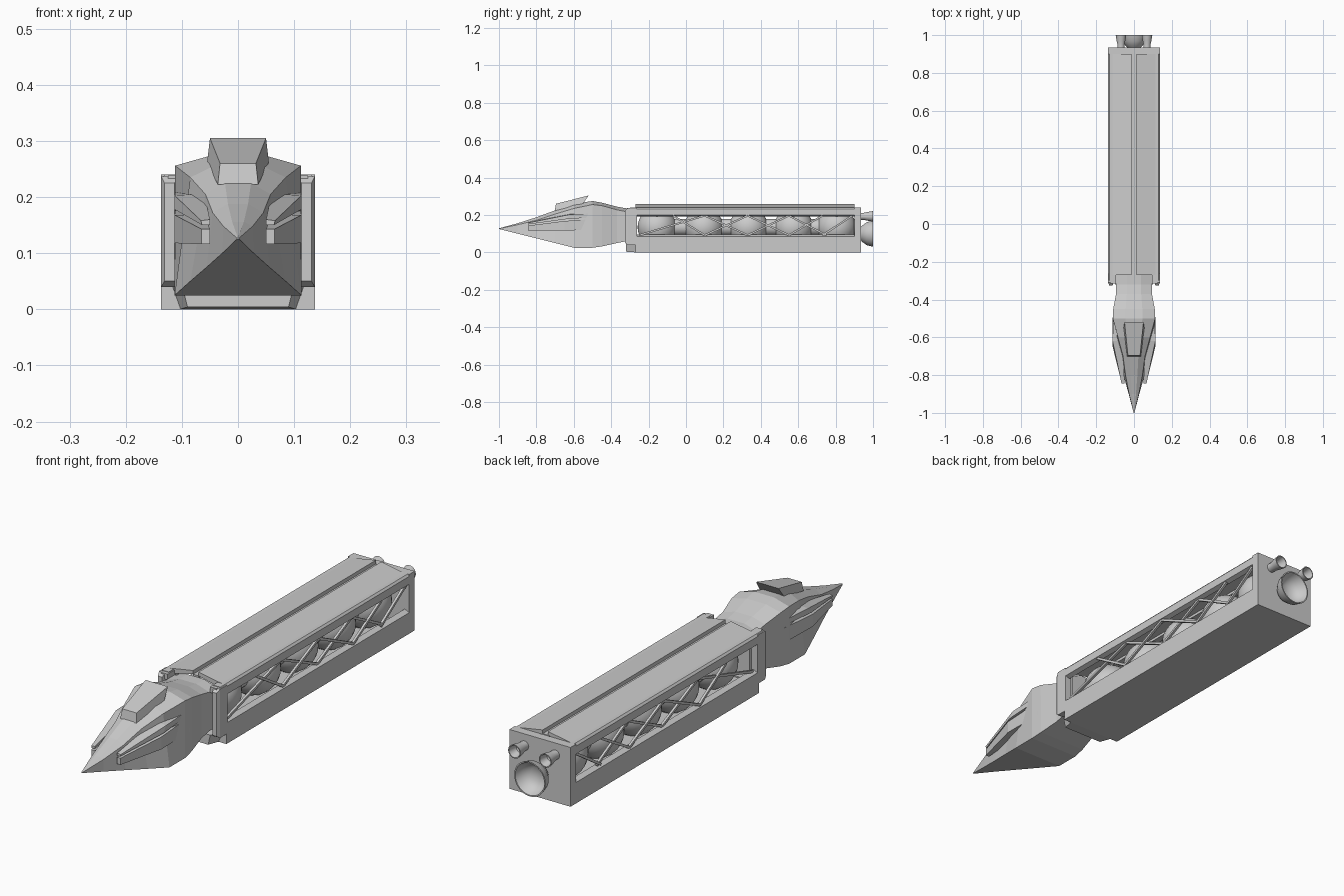
import bpy, bmesh, math
from mathutils import Vector

if "Cube" in bpy.data.objects:
    bpy.data.objects.remove(bpy.data.objects["Cube"])


def finish(bm, name, smooth=False):
    bmesh.ops.recalc_face_normals(bm, faces=bm.faces)
    me = bpy.data.meshes.new(name)
    bm.to_mesh(me)
    bm.free()
    ob = bpy.data.objects.new(name, me)
    bpy.context.collection.objects.link(ob)
    if smooth:
        bpy.ops.object.select_all(action='DESELECT')
        ob.select_set(True)
        bpy.context.view_layer.objects.active = ob
        bpy.ops.object.shade_smooth_by_angle(angle=math.radians(35))
    return ob


def mirror(ob):
    ob.modifiers.new("mirror", 'MIRROR').use_axis[0] = True
    return ob


def loft(name, rings, closed=True):
    """Skin a list of equal-length rings and cap both ends."""
    bm = bmesh.new()
    rows = [[bm.verts.new(p) for p in r] for r in rings]
    n = len(rows[0])
    for a, b in zip(rows, rows[1:]):
        for i in range(n):
            j = (i + 1) % n
            bm.faces.new((a[i], a[j], b[j], b[i]))
    bm.faces.new(rows[0])
    bm.faces.new(rows[-1])
    return finish(bm, name)


def prism(name, profile, y0, y1):
    """Extrude an x-z profile along y."""
    return loft(name, [[(x, y, z) for x, z in profile] for y in (y0, y1)])


def box(name, x0, x1, y0, y1, z0, z1):
    return prism(name, [(x0, z0), (x1, z0), (x1, z1), (x0, z1)], y0, y1)


def lathe(name, profile, x, z, sides=32):
    """Revolve (radius, y) points around a line along y."""
    bm = bmesh.new()
    vs = [bm.verts.new((r, y, 0)) for r, y in profile]
    es = [bm.edges.new(p) for p in zip(vs, vs[1:])]
    bmesh.ops.spin(bm, geom=vs + es, cent=(0, 0, 0), axis=(0, 1, 0),
                   angle=math.tau, steps=sides, use_merge=True)
    bmesh.ops.remove_doubles(bm, verts=bm.verts, dist=1e-5)
    bmesh.ops.translate(bm, verts=bm.verts, vec=(x, 0, z))
    return finish(bm, name, True)


# Cargo hull: trough, upper rails, end plate, posts
W = 0.137
prism("hull_trough", [(-W, 0), (W, 0), (W, .085), (.117, .095), (.117, .04),
                      (-.117, .04), (-.117, .095), (-W, .085)], -.27, .935)
mirror(prism("upper_rail", [(W, .2), (W, .232), (.13, .24), (.1, .24), (.1, .22), (.117, .193)],
             -.3, .935))
box("rear_plate", -W, W, .9, .935, 0, .24)
mirror(box("front_post", .117, W, -.275, -.262, .08, .21))

# Roof panels with a central groove
mirror(prism("roof_panel", [(W - .005, .237), (.012, .258), (.012, .243), (.1, .222)], -.27, .9))
box("roof_groove", -.013, .013, -.27, .9, .232, .243)

# Collar around the nose joint
mirror(loft("collar_post", [
    [(.113, -.325, .05), (.131, -.325, .05), (.131, -.325, .225), (.113, -.325, .225)],
    [(.108, -.31, .04), (W, -.31, .04), (W, -.31, .237), (.108, -.31, .237)],
    [(.108, -.265, .04), (W, -.265, .04), (W, -.265, .237), (.108, -.265, .237)]]))
mirror(box("collar_top", .095, .125, -.315, -.265, .215, .238))
loft("collar_base", [
    [(-.09, -.32, .004), (.09, -.32, .004), (.1, -.32, .045), (-.1, -.32, .045)],
    [(-.104, -.265, 0), (.104, -.265, 0), (.12, -.265, .045), (-.12, -.265, .045)]])

# Round tanks joined by a pipe
for i, y in enumerate((-.155, .095, .335, .575, .805)):
    R = .104
    lathe(f"tank_{i}", [(R * math.sin(t * math.pi / 14), y - R * math.cos(t * math.pi / 14))
                        for t in range(15)], 0, .135, 28)
lathe("tank_pipe", [(0, -.2), (.045, -.2), (.045, .9), (0, .9)], 0, .135, 20)


# Cross bracing in the side openings
def strut(name, a, b, x):
    (y0, z0), (y1, z1) = a, b
    d = Vector((y1 - y0, z1 - z0)).normalized() * .005
    n = Vector((-d.y, d.x))
    ends = []
    for y, z in (a, b):
        ends.append([(x - .005, y - n.x, z - n.y), (x + .005, y - n.x, z - n.y),
                     (x + .005, y + n.x, z + n.y), (x - .005, y + n.x, z + n.y)])
    mirror(loft(name, ends))


LO, HI = .092, .197
zig_a = [(-.25, LO), (.1, HI), (.33, LO), (.55, HI), (.75, LO)]
zig_b = [(-.07, HI), (.1, LO), (.33, HI), (.55, LO), (.73, HI)]
for k, (zig, x) in enumerate(((zig_a, .122), (zig_b, .129))):
    for i in range(4):
        strut(f"brace_{k}_{i}", zig[i], zig[i + 1], x)
strut("brace_rear", (.73, LO), (.89, HI), .126)

# Engine bells
lathe("main_engine", [(.03, .93), (.046, .945), (.062, .968), (.07, 1), (.065, 1),
                      (.054, .968), (.03, .95), (0, .947)], 0, .1)
for s, side in ((-1, "left"), (1, "right")):
    lathe(f"small_engine_{side}", [(.019, .93), (.019, .952), (.024, .975), (.028, 1),
                                   (.024, 1), (.016, .965), (0, .96)], s * .069, .193, 20)

# Nose: y, top half width, top corner z, ridge z, bottom half width, bottom z
stations = [(-1, .002, .127, .129, .002, .125), (-.9, .026, .148, .156, .028, .1),
            (-.8, .045, .172, .188, .056, .075), (-.7, .058, .205, .225, .085, .05),
            (-.6, .085, .235, .26, .113, .025), (-.5, .112, .256, .275, .113, .025),
            (-.45, .11, .25, .266, .108, .032), (-.37, .095, .228, .245, .095, .05),
            (-.32, .095, .218, .236, .095, .06), (-.27, .095, .218, .236, .095, .06)]
loft("nose", [[(wb, y, zb), (wt, y, zt), (wt * .4, y, zp), (-wt * .4, y, zp), (-wt, y, zt), (-wb, y, zb)]
              for y, wt, zt, zp, wb, zb in stations])

# Swept side blades on the nose
mirror(loft("upper_blade", [
    [(.05, -.845, .15), (.064, -.845, .15), (.066, -.845, .158), (.05, -.845, .16)],
    [(.06, -.64, .178), (.113, -.64, .178), (.113, -.62, .203), (.06, -.62, .206)],
    [(.08, -.47, .19), (.111, -.47, .19), (.111, -.47, .21), (.08, -.47, .21)]]))
mirror(loft("lower_blade", [
    [(.05, -.845, .116), (.065, -.845, .116), (.065, -.845, .143), (.05, -.845, .143)],
    [(.06, -.65, .118), (.113, -.65, .118), (.113, -.65, .168), (.06, -.65, .168)],
    [(.08, -.47, .12), (.111, -.47, .12), (.111, -.47, .18), (.08, -.47, .18)]]))

# Cockpit canopy
loft("cockpit", [
    [(-.036, -.702, .222), (.036, -.702, .222), (.032, -.695, .26), (-.032, -.695, .26)],
    [(-.055, -.55, .262), (.055, -.55, .262), (.05, -.52, .305), (-.05, -.52, .305)]])
